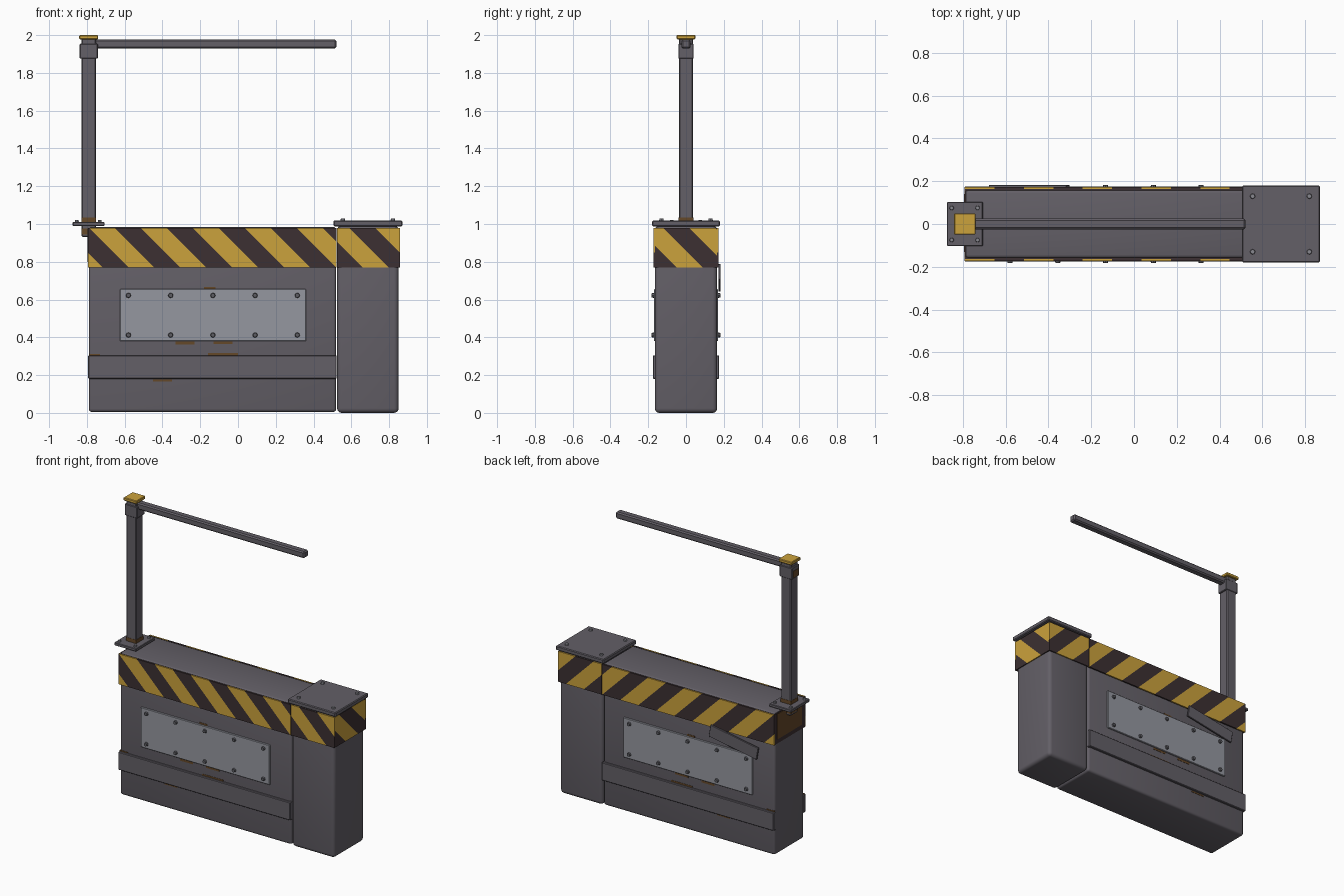
import bpy, bmesh, math
from mathutils import Vector, Matrix

if "Cube" in bpy.data.objects:
    bpy.data.objects.remove(bpy.data.objects["Cube"])


def mat(name, r, g, b):
    m = bpy.data.materials.new(name)
    m.diffuse_color = (r, g, b, 1)
    m.use_nodes = True
    m.node_tree.nodes["Principled BSDF"].inputs["Base Color"].default_value = m.diffuse_color
    return m


GREY = mat("dark_grey", 0.125, 0.115, 0.135)
PANEL = mat("light_steel", 0.30, 0.31, 0.35)
YELLOW = mat("warning_yellow", 0.60, 0.36, 0.045)
DARK = mat("stripe_dark", 0.045, 0.030, 0.032)
RUST = mat("rust", 0.13, 0.065, 0.022)
BOLT = mat("bolt_grey", 0.11, 0.11, 0.125)
STEEL = mat("bolt_steel", 0.25, 0.25, 0.28)


def finish(name, bm, mats):
    me = bpy.data.meshes.new(name)
    bmesh.ops.recalc_face_normals(bm, faces=bm.faces)
    bm.to_mesh(me)
    bm.free()
    ob = bpy.data.objects.new(name, me)
    bpy.context.collection.objects.link(ob)
    for m in mats:
        me.materials.append(m)
    return ob


def box_bm(lo, hi):
    lo, hi = Vector(lo), Vector(hi)
    bm = bmesh.new()
    bmesh.ops.create_cube(bm, size=1, matrix=Matrix.Translation((lo + hi) / 2)
                          @ Matrix.Diagonal((*(hi - lo), 1)))
    return bm


def box(name, lo, hi, m, bevel=0.0, segs=1):
    """Box from two corners; several segments give a smooth rounded edge."""
    bm = box_bm(lo, hi)
    if bevel:
        bmesh.ops.bevel(bm, geom=bm.edges[:], offset=bevel, segments=segs,
                        profile=0.5, affect='EDGES')
    ob = finish(name, bm, [m])
    if segs > 1:
        bpy.context.view_layer.objects.active = ob
        ob.select_set(True)
        bpy.ops.object.shade_smooth_by_angle(angle=math.radians(40))
        ob.select_set(False)
    return ob


def stripes(name, lo, hi, axis, start):
    """Thin plate cut along 45 degree planes, faces coloured alternately."""
    bm = box_bm(lo, hi)
    w = 0.1375
    n = Vector((0, 0, 1))
    n[axis] = 1
    for k in range(-12, 13):
        s = start + k * w
        co = Vector((0, 0, s))
        bmesh.ops.bisect_plane(bm, geom=bm.verts[:] + bm.edges[:] + bm.faces[:],
                               plane_co=co, plane_no=n)
    for f in bm.faces:
        c = f.calc_center_median()
        f.material_index = 1 - math.floor((c[axis] + c.z - start) / w) % 2
    return finish(name, bm, [DARK, YELLOW])


def bolts(name, points, direction, r, h, m):
    bm = bmesh.new()
    rot = Vector((0, 0, 1)).rotation_difference(Vector(direction)).to_matrix().to_4x4()
    for p in points:
        bmesh.ops.create_cone(bm, cap_ends=True, segments=8, radius1=r, radius2=r * 0.8,
                              depth=h, matrix=Matrix.Translation(p) @ rot)
    return finish(name, bm, [m])


# Barrier body and end post
box("barrier_body", (-0.79, -0.16, 0.005), (0.52, 0.16, 0.985), GREY, 0.016, 3)
box("end_post", (0.525, -0.165, 0), (0.85, 0.165, 0.992), GREY, 0.024, 4)

# Post cap plate with bolts
box("post_cap_plate", (0.505, -0.18, 0.988), (0.87, 0.18, 1.018), GREY, 0.005)
bolts("post_cap_bolts", [(x, y, 1.022) for x in (0.555, 0.82) for y in (-0.13, 0.13)],
      (0, 0, 1), 0.013, 0.014, STEEL)

# Parts on both long sides
for side, tag in ((-1, "front"), (1, "back")):
    def sided(fn, name, x0, x1, y0, y1, z0, z1, *args):
        ya, yb = sorted((side * y0, side * y1))
        return fn(tag + "_" + name, (x0, ya, z0), (x1, yb, z1), *args)

    sided(stripes, "body_stripes", -0.793, 0.521, 0.164, 0.1725, 0.77, 0.98, 0, 0.19)
    sided(stripes, "post_stripes", 0.524, 0.857, 0.164, 0.1725, 0.77, 0.98, 0, 1.43)
    sided(box, "body_band_backing", -0.79, 0.52, 0.155, 0.165, 0.772, 0.978, DARK)
    sided(box, "bumper_rail", -0.793, 0.522, 0.15, 0.176, 0.18, 0.305, GREY, 0.004)
    sided(box, "side_panel", -0.625, 0.36, 0.155, 0.17, 0.38, 0.655, PANEL, 0.003)
    bolts(tag + "_panel_bolts",
          [(-0.58 + 0.2235 * i, side * 0.175, z) for i in range(5) for z in (0.412, 0.622)],
          (0, side, 0), 0.014, 0.014, BOLT)
    # Rust streaks around panel and rail
    for i, (x, z, w, h) in enumerate(((-0.28, 0.37, 0.10, 0.016), (-0.08, 0.372, 0.10, 0.014),
                                      (-0.08, 0.31, 0.16, 0.012), (-0.15, 0.66, 0.06, 0.014),
                                      (-0.76, 0.309, 0.06, 0.008), (-0.40, 0.172, 0.10, 0.010))):
        sided(box, "rust_%d" % i, x - w / 2, x + w / 2, 0.157, 0.162,
              z - h / 2, z + h / 2, RUST)

# Stripes round the two ends
stripes("right_end_stripes", (0.849, -0.1635, 0.77), (0.857, 0.1635, 0.98), 1, 0.72)
box("left_end_band", (-0.793, -0.1635, 0.77), (-0.785, 0.1635, 0.98), DARK)
box("left_end_rust", (-0.796, -0.13, 0.80), (-0.792, 0.14, 0.975), RUST)

# Loose strip hanging across the back panel
strip = box("loose_strip", (-0.185, -0.006, -0.042), (0.185, 0.006, 0.042), GREY, 0.002)
strip.location = (-0.49, 0.177, 0.715)
strip.rotation_euler = (0, math.radians(-10), 0)

# Mast with base plate, collar, cap and arm
box("mast", (-0.828, -0.038, 0.93), (-0.752, 0.038, 1.982), GREY, 0.006)
box("mast_base_plate", (-0.875, -0.103, 0.99), (-0.707, 0.103, 1.01), GREY, 0.003)
bolts("mast_base_bolts", [(x, y, 1.014) for x in (-0.853, -0.732) for y in (-0.075, 0.075)],
      (0, 0, 1), 0.011, 0.014, STEEL)
box("mast_base_rust", (-0.8295, -0.0395, 1.008), (-0.7505, 0.0395, 1.035), RUST)
box("mast_foot_rust", (-0.8295, -0.0395, 0.945), (-0.7505, 0.0395, 0.975), RUST)
box("mast_collar", (-0.838, -0.041, 1.875), (-0.742, 0.041, 1.955), GREY, 0.004)
box("collar_rust", (-0.84, -0.028, 1.885), (-0.835, 0.028, 1.93), RUST)
box("mast_cap", (-0.841, -0.05, 1.978), (-0.741, 0.05, 2.0), YELLOW, 0.004)
box("mast_arm", (-0.77, -0.025, 1.93), (0.522, 0.025, 1.976), GREY, 0.008)
